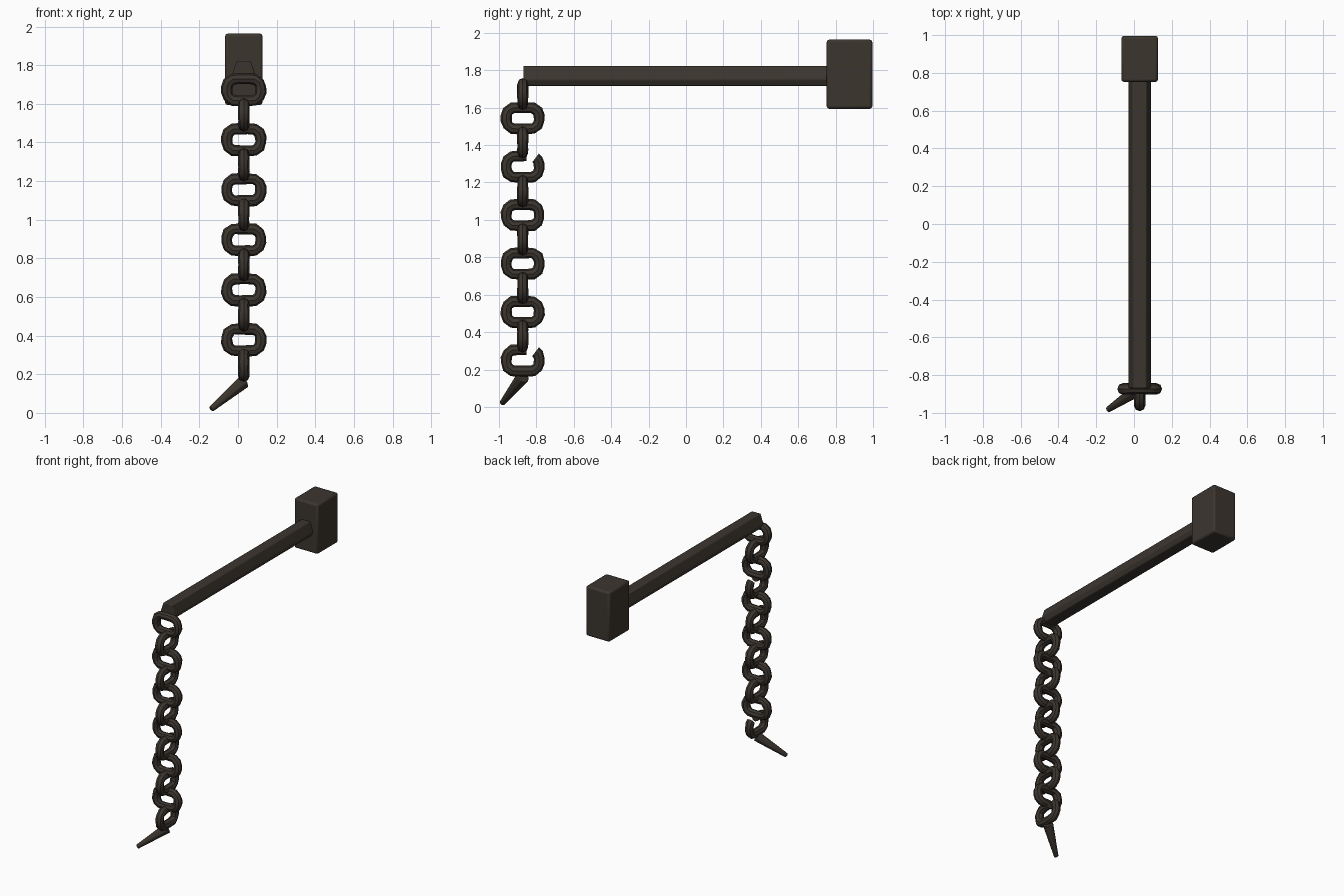
import bpy, bmesh, math, random
from mathutils import Vector

random.seed(4)
if "Cube" in bpy.data.objects:
    bpy.data.objects.remove(bpy.data.objects["Cube"], do_unlink=True)

CX, CHAIN_Y = 0.03, -0.873

iron = bpy.data.materials.new("dark_brown_iron")
iron.use_nodes = True
COLOUR = (0.045, 0.036, 0.028, 1)
iron.diffuse_color = COLOUR
iron.node_tree.nodes["Principled BSDF"].inputs["Base Color"].default_value = COLOUR


def finish(name, bm, bevel=0, angle=35):
    bmesh.ops.recalc_face_normals(bm, faces=bm.faces)
    mesh = bpy.data.meshes.new(name)
    bm.to_mesh(mesh)
    bm.free()
    mesh.materials.append(iron)
    obj = bpy.data.objects.new(name, mesh)
    bpy.context.collection.objects.link(obj)
    if bevel:
        mod = obj.modifiers.new("soft_edges", "BEVEL")
        mod.width, mod.segments = bevel, 2
    bpy.ops.object.select_all(action="DESELECT")
    obj.select_set(True)
    bpy.context.view_layer.objects.active = obj
    bpy.ops.object.shade_smooth_by_angle(angle=math.radians(angle))
    return obj


def skin(bm, rings, closed=False):
    """Bridge successive vertex rings, capping the ends if open."""
    n = len(rings[0])
    pairs = list(zip(rings, rings[1:]))
    if closed:
        pairs.append((rings[-1], rings[0]))
    else:
        bm.faces.new(rings[0])
        bm.faces.new(rings[-1])
    for a, b in pairs:
        for i in range(n):
            j = (i + 1) % n
            bm.faces.new((a[i], a[j], b[j], b[i]))


# Wall block
bm = bmesh.new()
bmesh.ops.create_cube(bm, size=1)
for v in bm.verts:
    v.co = Vector((CX + v.co.x * 0.194, 0.874 + v.co.y * 0.244, 1.779 + v.co.z * 0.37))
finish("wall_block", bm, 0.014)

# Beam with a tapered six-sided section
half = [(0.036, 1.823), (0.06, 1.75), (0.042, 1.717)]
section = half + [(-x, z) for x, z in reversed(half)]
bm = bmesh.new()
skin(bm, [[bm.verts.new((CX + x, y, z)) for x, z in section] for y in (-0.87, 0.77)])
finish("beam", bm, 0.006)

# Chain links, alternately facing front and side
corner = [(0.088, 0.012), (0.08, 0.037), (0.056, 0.055), (0.02, 0.057)]
upper = corner + [(-u, w) for u, w in reversed(corner)]
path = upper + [(-u, -w) for u, w in upper]


def chain_link(name, z, sideways, split):
    points = list(path)
    if split:  # a gap in the upper bar, beside the link above
        points = points[3:] + points[:2] + [(0.068, 0.046)]
    bm = bmesh.new()
    rings = []
    count = len(points)
    for k, (u, w) in enumerate(points):
        before = points[k - 1] if k or not split else points[k]
        after = points[(k + 1) % count] if k < count - 1 or not split else points[k]
        tangent = Vector((after[0] - before[0], after[1] - before[1])).normalized()
        radius = 0.029 + random.uniform(-0.002, 0.002)
        ring = []
        for s in range(8):
            a = math.tau * s / 8
            out, depth = radius * math.cos(a), radius * math.sin(a)
            pu, pw = u + tangent.y * out, w - tangent.x * out
            offset = (depth, pu, pw) if sideways else (pu, depth, pw)
            ring.append(bm.verts.new(Vector((CX, CHAIN_Y, z)) + Vector(offset)))
        rings.append(ring)
    skin(bm, rings, closed=not split)
    finish(name, bm, angle=40)


for i in range(12):
    chain_link(f"chain_link_{i + 1}", 1.673 - 0.1295 * i, i % 2 == 1, i in (3, 11))

# Blunt spike hanging from the last link
base, tip = Vector((0.028, -0.872, 0.16)), Vector((-0.138, -0.983, 0.02))
axis = tip - base
bm = bmesh.new()
bmesh.ops.create_cone(bm, cap_ends=True, segments=8, radius1=0.037, radius2=0.016,
                      depth=axis.length)
turn = axis.to_track_quat("Z", "Y")
for v in bm.verts:
    v.co = turn @ v.co + (base + tip) / 2
finish("spike", bm, 0.004)
